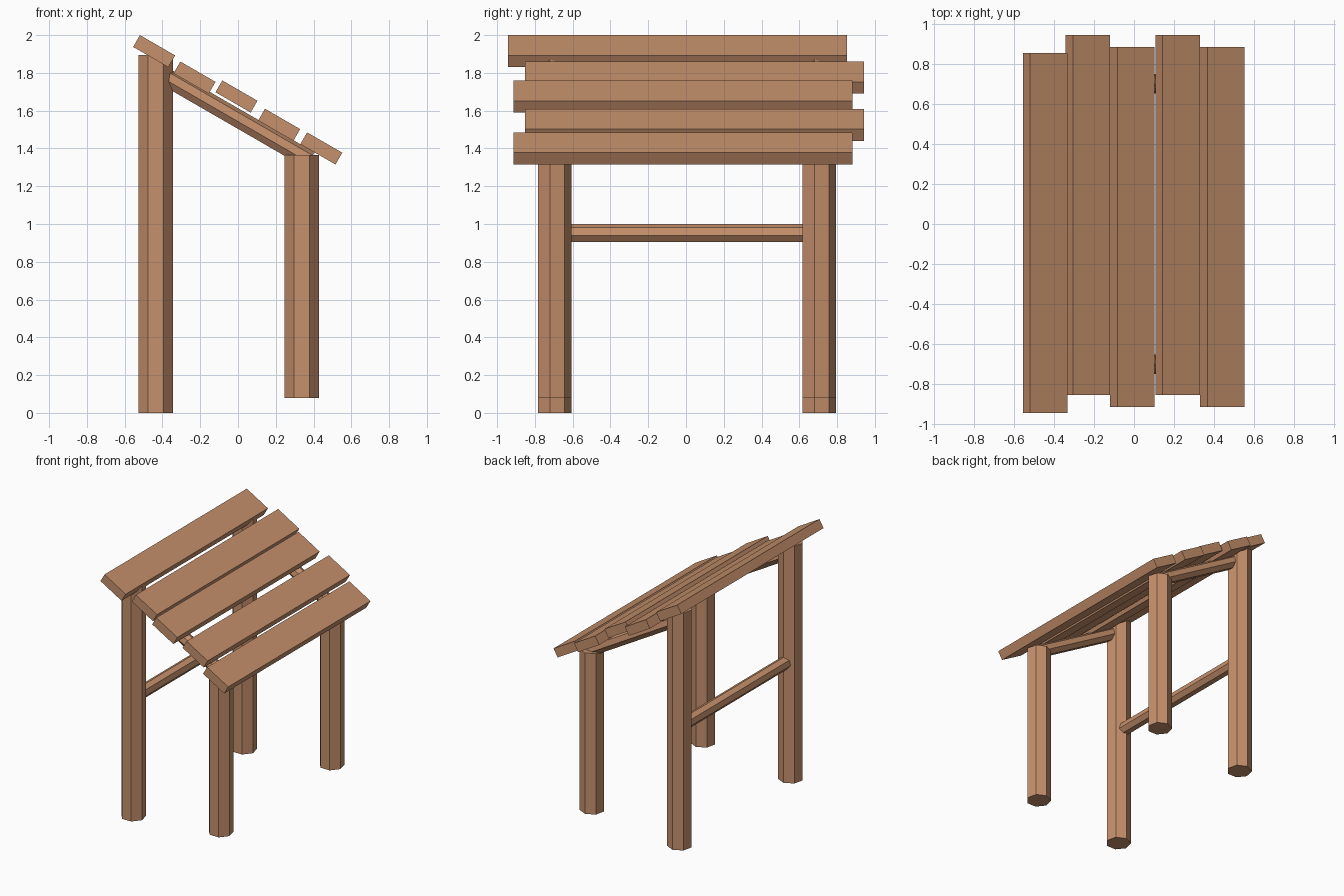
import bpy, bmesh, math
from mathutils import Vector, Matrix

if "Cube" in bpy.data.objects:
    bpy.data.objects.remove(bpy.data.objects["Cube"])

wood = bpy.data.materials.new("wood")
wood.diffuse_color = (0.56, 0.28, 0.15, 1)
wood.use_nodes = True
wood.node_tree.nodes["Principled BSDF"].inputs["Base Color"].default_value = wood.diffuse_color
PITCH = math.radians(30)


def add_object(name, bm):
    bmesh.ops.recalc_face_normals(bm, faces=bm.faces)
    mesh = bpy.data.meshes.new(name)
    bm.to_mesh(mesh)
    bm.free()
    mesh.materials.append(wood)
    obj = bpy.data.objects.new(name, mesh)
    bpy.context.collection.objects.link(obj)
    return obj


def log(name, start, end, up, radius, sides=7):
    """Seven-sided prism from start to end with one corner pointing along up."""
    start, end, up = Vector(start), Vector(end), Vector(up).normalized()
    side = (end - start).normalized().cross(up)
    bm = bmesh.new()
    ring = []
    for i in range(sides):
        a = 2 * math.pi * i / sides
        ring.append(bm.verts.new(start + radius * (math.cos(a) * up + math.sin(a) * side)))
    face = bm.faces.new(ring)
    ext = bmesh.ops.extrude_face_region(bm, geom=[face], use_keep_orig=True)
    top = [v for v in ext["geom"] if isinstance(v, bmesh.types.BMVert)]
    bmesh.ops.translate(bm, verts=top, vec=end - start)
    return add_object(name, bm)


def plank(name, x, z, y):
    """Sloping roof board, 0.21 wide and 0.07 thick."""
    bm = bmesh.new()
    bmesh.ops.create_cube(bm, size=1, matrix=Matrix.Diagonal((0.215, 1.795, 0.072, 1)))
    obj = add_object(name, bm)
    obj.location = (x, y, z)
    obj.rotation_euler = (0, PITCH, 0)
    return obj


BACK_X, FRONT_X = -0.435, 0.338
normal = (math.sin(PITCH), 0, math.cos(PITCH))


def rafter_z(x):
    return (1.347 - x * normal[0]) / normal[2]


# Posts and rafters on each side
for label, y in (("near", -0.70), ("far", 0.70)):
    log(f"tall_post_{label}", (BACK_X, y, 0), (BACK_X, y, 1.895), (0, 1, 0), 0.093)
    log(f"short_post_{label}", (FRONT_X, y, 0.08), (FRONT_X, y, 1.365), (0, 1, 0), 0.093)
    log(f"rafter_{label}", (BACK_X, y, rafter_z(BACK_X)),
        (0.38, y, rafter_z(0.38)), normal, 0.05)

# Cross rail between the tall posts
log("cross_rail", (BACK_X, -0.70, 0.95), (BACK_X, 0.70, 0.95), (0, 0, 1), 0.05)

# Roof boards: x, z, y shift
boards = [(-0.444, 1.915, -0.045), (-0.230, 1.775, 0.045), (-0.008, 1.675, -0.015),
          (0.218, 1.525, 0.045), (0.441, 1.400, -0.015)]
for i, (x, z, y) in enumerate(boards):
    plank(f"roof_plank_{i + 1}", x, z, y)
